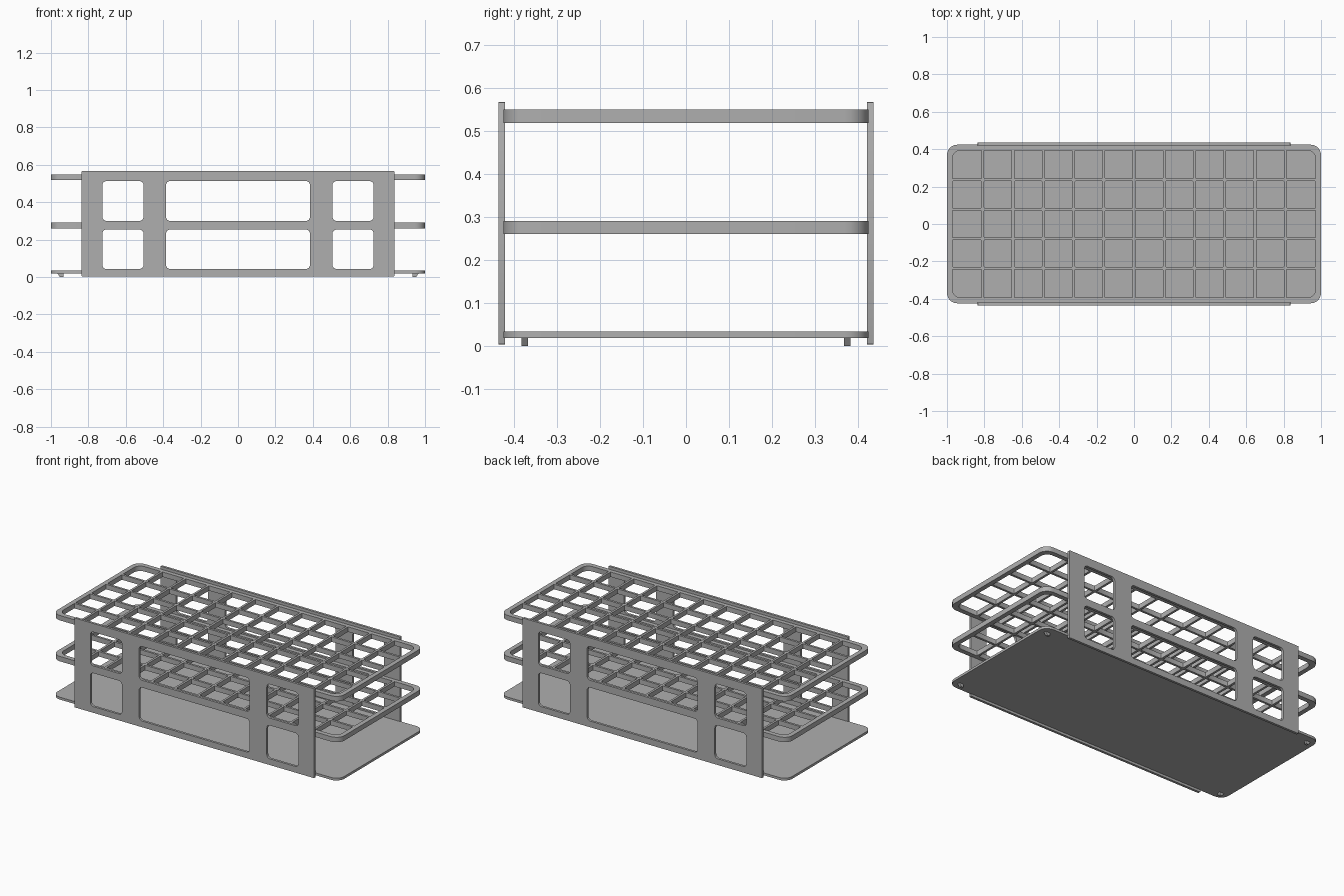
import bpy, bmesh
from math import sin, cos, pi, radians

if "Cube" in bpy.data.objects:
    bpy.data.objects.remove(bpy.data.objects["Cube"])

# Mid-dark grey plastic
grey = bpy.data.materials.new("dark_grey_plastic")
grey.diffuse_color = (0.43, 0.43, 0.43, 1)
grey.use_nodes = True
grey.node_tree.nodes["Principled BSDF"].inputs["Base Color"].default_value = grey.diffuse_color


def rounded_rect(x0, x1, y0, y1, radii, seg=6):
    """Outline points; radii for corners (+x+y, -x+y, -x-y, +x-y)."""
    pts = []
    corners = [(x1, y1, -1, -1), (x0, y1, 1, -1), (x0, y0, 1, 1), (x1, y0, -1, 1)]
    for i, ((cx, cy, sx, sy), r) in enumerate(zip(corners, radii)):
        n = seg if r > 0.01 else 2
        for k in range(n + 1):
            a = pi / 2 * (i + k / n)
            pts.append((cx + sx * r + r * cos(a), cy + sy * r + r * sin(a)))
    return pts


def plate(name, outlines, thickness, location, rotation=(0, 0, 0)):
    """Flat plate from an outer outline and holes, centred on its thickness."""
    cu = bpy.data.curves.new(name + "_profile", 'CURVE')
    cu.dimensions = '2D'
    cu.fill_mode = 'BOTH'
    cu.extrude = thickness / 2
    for pts in outlines:
        sp = cu.splines.new('POLY')
        sp.points.add(len(pts) - 1)
        for p, (x, y) in zip(sp.points, pts):
            p.co = (x, y, 0, 1)
        sp.use_cyclic_u = True
    tmp = bpy.data.objects.new(name + "_tmp", cu)
    bpy.context.collection.objects.link(tmp)
    deps = bpy.context.evaluated_depsgraph_get()
    me = bpy.data.meshes.new_from_object(tmp.evaluated_get(deps))
    bpy.data.objects.remove(tmp)
    bpy.data.curves.remove(cu)
    bm = bmesh.new()
    bm.from_mesh(me)
    bmesh.ops.remove_doubles(bm, verts=bm.verts, dist=1e-5)
    bmesh.ops.recalc_face_normals(bm, faces=bm.faces)
    for f in bm.faces:
        f.material_index = 0
    bm.to_mesh(me)
    bm.free()
    me.name = name
    me.materials.clear()
    me.materials.append(grey)
    ob = bpy.data.objects.new(name, me)
    bpy.context.collection.objects.link(ob)
    ob.location = location
    ob.rotation_euler = rotation
    bpy.ops.object.select_all(action='DESELECT')
    ob.select_set(True)
    bpy.context.view_layer.objects.active = ob
    bpy.ops.object.shade_smooth_by_angle(angle=radians(30))
    return ob


# Tray outline and 12 x 5 grid of tube openings
HX, HY = 1.0, 0.424
COLS, ROWS, BAR = 12, 5, 0.014
tray_outline = rounded_rect(-HX, HX, -HY, HY, [0.055] * 4)


def edges(half, n, pitch):
    """Spans between evenly pitched bars; the end spans reach the rim."""
    bars = [(i - n / 2) * pitch for i in range(1, n)]
    starts = [-half] + [b + BAR / 2 for b in bars]
    ends = [b - BAR / 2 for b in bars] + [half]
    return list(zip(starts, ends))


cells = []
for i, (x0, x1) in enumerate(edges(0.971, COLS, 0.1617)):
    for j, (y0, y1) in enumerate(edges(0.394, ROWS, 0.1575)):
        big, small = 0.045, 0.004
        r, l, t, b = i == COLS - 1, i == 0, j == ROWS - 1, j == 0
        radii = [big if c else small for c in (r and t, l and t, l and b, r and b)]
        cells.append(rounded_rect(x0, x1, y0, y1, radii))

plate("top_grid_tray", [tray_outline] + cells, 0.031, (0, 0, 0.5335))
plate("middle_grid_tray", [tray_outline] + cells, 0.031, (0, 0, 0.2755))
plate("base_tray", [tray_outline], 0.015, (0, 0, 0.0265))

# Side panels with six rounded windows each
panel = [rounded_rect(-0.836, 0.836, 0.004, 0.567, [0.003] * 4)]
for x0, x1 in ((-0.725, -0.505), (-0.385, 0.385), (0.505, 0.725)):
    for z0, z1 in ((0.043, 0.254), (0.30, 0.513)):
        panel.append(rounded_rect(x0, x1, z0, z1, [0.022] * 4))
for name, y in (("front_panel", -0.4275), ("back_panel", 0.4275)):
    plate(name, panel, 0.015, (0, y, 0), (pi / 2, 0, 0))

# Small wedge feet under the base corners
for sx, side in ((-1, "left"), (1, "right")):
    for sy, end in ((-1, "front"), (1, "back")):
        profile = [(sx * 0.966, 0.02), (sx * 0.934, 0.02),
                   (sx * 0.934, 0.0), (sx * 0.952, 0.0)]
        plate(f"{end}_{side}_foot", [profile], 0.015,
              (0, sy * 0.375, 0), (pi / 2, 0, 0))
